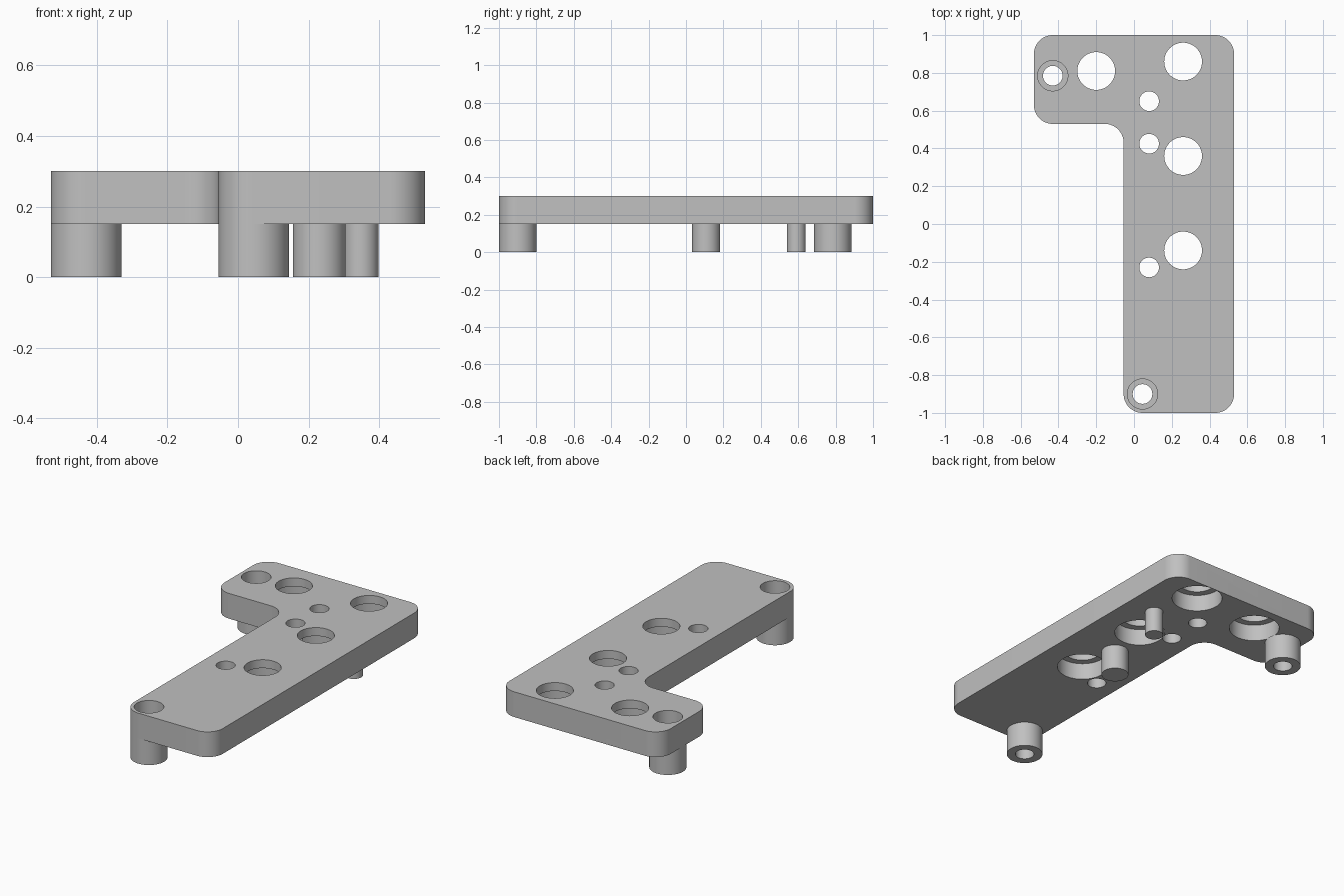
import bpy, bmesh, math
from mathutils import Vector

cube = bpy.data.objects.get("Cube")
if cube:
    bpy.data.objects.remove(cube, do_unlink=True)

BOTTOM, TOP = 0.15, 0.30      # plate faces
CORNER = 0.10                 # plate corner radius
SIDES = 64

grey = bpy.data.materials.new("light grey")
grey.use_nodes = True
grey.diffuse_color = (0.53, 0.53, 0.53, 1)
grey.node_tree.nodes["Principled BSDF"].inputs["Base Color"].default_value = grey.diffuse_color


def make_object(name, bm):
    bmesh.ops.recalc_face_normals(bm, faces=bm.faces)
    mesh = bpy.data.meshes.new(name)
    bm.to_mesh(mesh)
    bm.free()
    mesh.materials.append(grey)
    obj = bpy.data.objects.new(name, mesh)
    bpy.context.collection.objects.link(obj)
    return obj


def smooth(obj):
    bpy.ops.object.select_all(action="DESELECT")
    obj.select_set(True)
    bpy.context.view_layer.objects.active = obj
    bpy.ops.object.shade_smooth_by_angle(angle=math.radians(30))


def lathe(name, profile, x, y, closed=False):
    """Revolve (radius, height) points about a vertical axis at x, y."""
    bm = bmesh.new()
    rings = []
    for r, z in profile:
        rings.append([bm.verts.new((x + r * math.cos(math.tau * i / SIDES),
                                    y + r * math.sin(math.tau * i / SIDES), z))
                      for i in range(SIDES)])
    pairs = list(zip(rings, rings[1:]))
    if closed:
        pairs.append((rings[-1], rings[0]))
    else:
        bm.faces.new(rings[0])
        bm.faces.new(rings[-1])
    for a, b in pairs:
        for i in range(SIDES):
            j = (i + 1) % SIDES
            bm.faces.new((a[i], a[j], b[j], b[i]))
    return make_object(name, bm)


def rounded_outline(corners, radius, steps=16):
    """Round each right-angled corner, convex or concave."""
    points = []
    for i, corner in enumerate(corners):
        p = Vector(corner)
        to_prev = (Vector(corners[i - 1]) - p).normalized()
        to_next = (Vector(corners[(i + 1) % len(corners)]) - p).normalized()
        centre = p + (to_prev + to_next) * radius
        for s in range(steps + 1):
            a = math.pi / 2 * s / steps
            points.append(centre - radius * (to_next * math.cos(a) + to_prev * math.sin(a)))
    return points


# L-shaped plate
corners = [(-0.055, -1), (0.53, -1), (0.53, 1), (-0.53, 1), (-0.53, 0.53), (-0.055, 0.53)]
bm = bmesh.new()
base = bm.faces.new([bm.verts.new((p.x, p.y, BOTTOM)) for p in rounded_outline(corners, CORNER)])
extruded = bmesh.ops.extrude_face_region(bm, geom=[base], use_keep_orig=True)
bmesh.ops.translate(bm, vec=(0, 0, TOP - BOTTOM),
                    verts=[v for v in extruded["geom"] if isinstance(v, bmesh.types.BMVert)])
plate = make_object("plate", bm)

# Holes: stepped from below, plain, and screw-head bores over the posts
posts = [(-0.43, 0.785), (0.045, -0.90)]
stepped_holes = [(-0.20, 0.81), (0.26, 0.86), (0.26, 0.36), (0.26, -0.14)]
small_holes = [(0.08, 0.65), (0.08, 0.425), (0.08, -0.23)]
low, high, step = BOTTOM - 0.05, TOP + 0.05, TOP - 0.05
cutters = [lathe("stepped_cutter", [(0.14, low), (0.14, step), (0.10, step), (0.10, high)], x, y)
           for x, y in stepped_holes]
cutters += [lathe("small_cutter", [(0.052, low), (0.052, high)], x, y) for x, y in small_holes]
cutters += [lathe("bore_cutter", [(0.08, low), (0.08, high)], x, y) for x, y in posts]

bpy.context.view_layer.objects.active = plate
for cutter in cutters:
    cutter.hide_render = True
    mod = plate.modifiers.new("hole", "BOOLEAN")
    mod.operation = "DIFFERENCE"
    mod.solver = "EXACT"
    mod.object = cutter
    bpy.ops.object.modifier_apply(modifier=mod.name)
for cutter in cutters:
    bpy.data.objects.remove(cutter, do_unlink=True)
smooth(plate)

# Hollow screw posts with a ledge for the screw head
post_profile = [(0.10, 0), (0.10, BOTTOM), (0.08, BOTTOM), (0.08, 0.10), (0.052, 0.10), (0.052, 0)]
for name, (x, y) in zip(("back_post", "front_post"), posts):
    smooth(lathe(name, post_profile, x, y, closed=True))

# Solid pins under the plate
for name, radius, x, y in (("thick_pin", 0.075, 0.23, 0.108), ("thin_pin", 0.05, 0.348, 0.59)):
    smooth(lathe(name, [(radius, 0), (radius, BOTTOM)], x, y))
